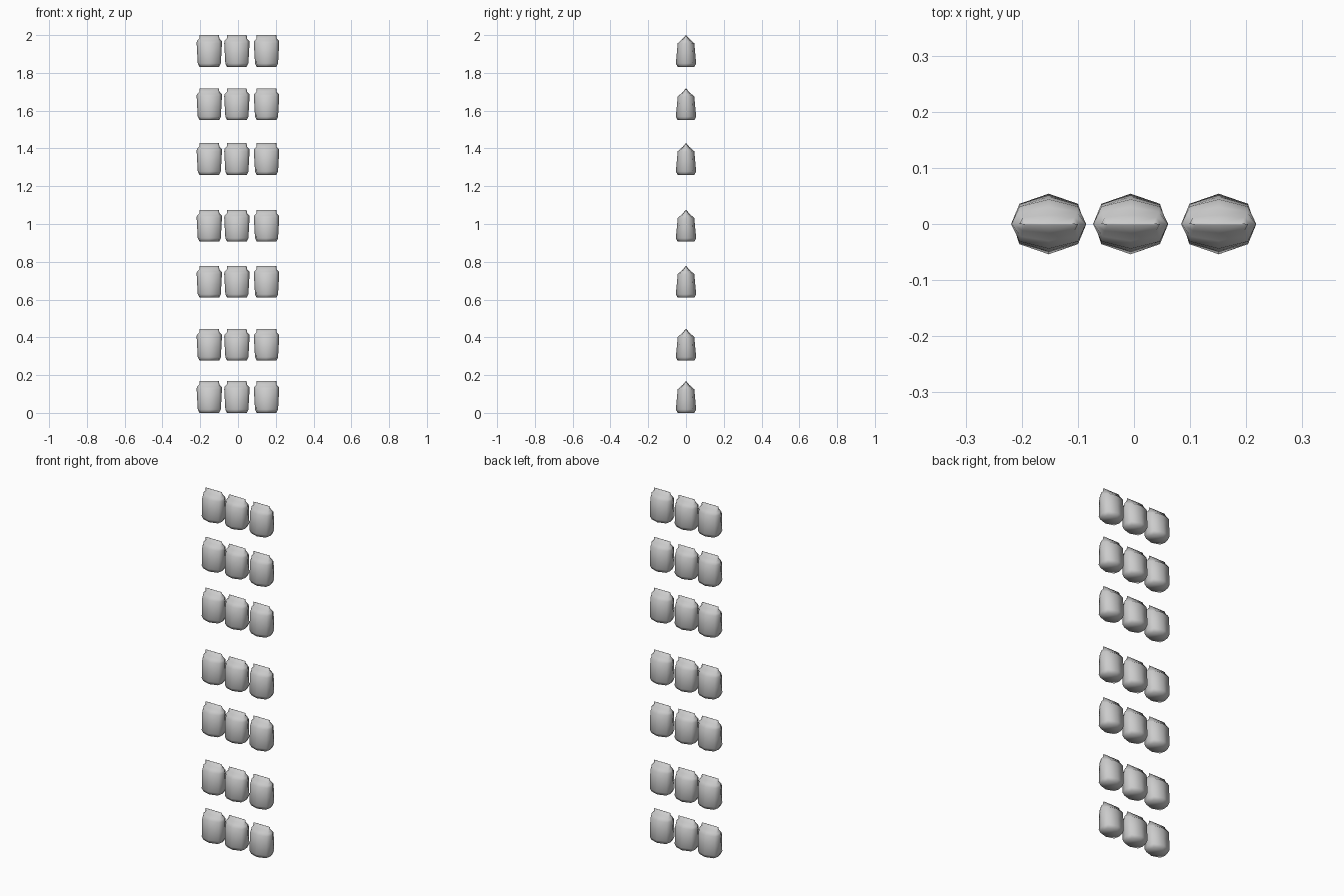
import bpy
import bmesh

cube = bpy.data.objects.get("Cube")
if cube:
    bpy.data.objects.remove(cube)

# Single light grey packet material
grey = bpy.data.materials.new("light_grey")
grey.use_nodes = True
colour = (0.6, 0.6, 0.6, 1)
grey.diffuse_color = colour
grey.node_tree.nodes["Principled BSDF"].inputs["Base Color"].default_value = colour

# Packet cross-sections: height, side x, corner x, corner y, middle y
SECTIONS = [
    (0.000, 0.052, 0.046, 0.030, 0.044),
    (0.018, 0.061, 0.052, 0.036, 0.054),
    (0.070, 0.064, 0.053, 0.034, 0.049),
    (0.125, 0.067, 0.052, 0.031, 0.044),
    (0.137, 0.066, 0.050, 0.022, 0.030),
    (0.150, 0.053, 0.046, 0.012, 0.016),
    (0.168, 0.052, 0.041, 0.001, 0.001),
]


def packet_mesh():
    """Eight-sided pouch that tapers to a thin flat seal."""
    bm = bmesh.new()
    rings = []
    for z, side, cx, cy, mid in SECTIONS:
        outline = [(side, 0), (cx, cy), (0, mid), (-cx, cy),
                   (-side, 0), (-cx, -cy), (0, -mid), (cx, -cy)]
        rings.append([bm.verts.new((x, y, z)) for x, y in outline])
    for low, high in zip(rings, rings[1:]):
        for i in range(8):
            j = (i + 1) % 8
            bm.faces.new((low[i], low[j], high[j], high[i]))
    bm.faces.new(rings[0][::-1])
    bm.faces.new(rings[-1])
    bmesh.ops.recalc_face_normals(bm, faces=bm.faces)
    for face in bm.faces:
        face.smooth = True
    mesh = bpy.data.meshes.new("packet")
    bm.to_mesh(mesh)
    bm.free()
    mesh.materials.append(grey)
    return mesh


# Seven rows of three packets
packet = packet_mesh()
ROW_HEIGHTS = [0, 0.277, 0.61, 0.907, 1.26, 1.55, 1.832]
COLUMNS = {"right": -0.152, "middle": -0.006, "left": 0.151}
for row, z in enumerate(ROW_HEIGHTS, 1):
    for column, x in COLUMNS.items():
        obj = bpy.data.objects.new(f"packet_row_{row}_{column}", packet)
        obj.location = (x, 0, z)
        bpy.context.collection.objects.link(obj)
